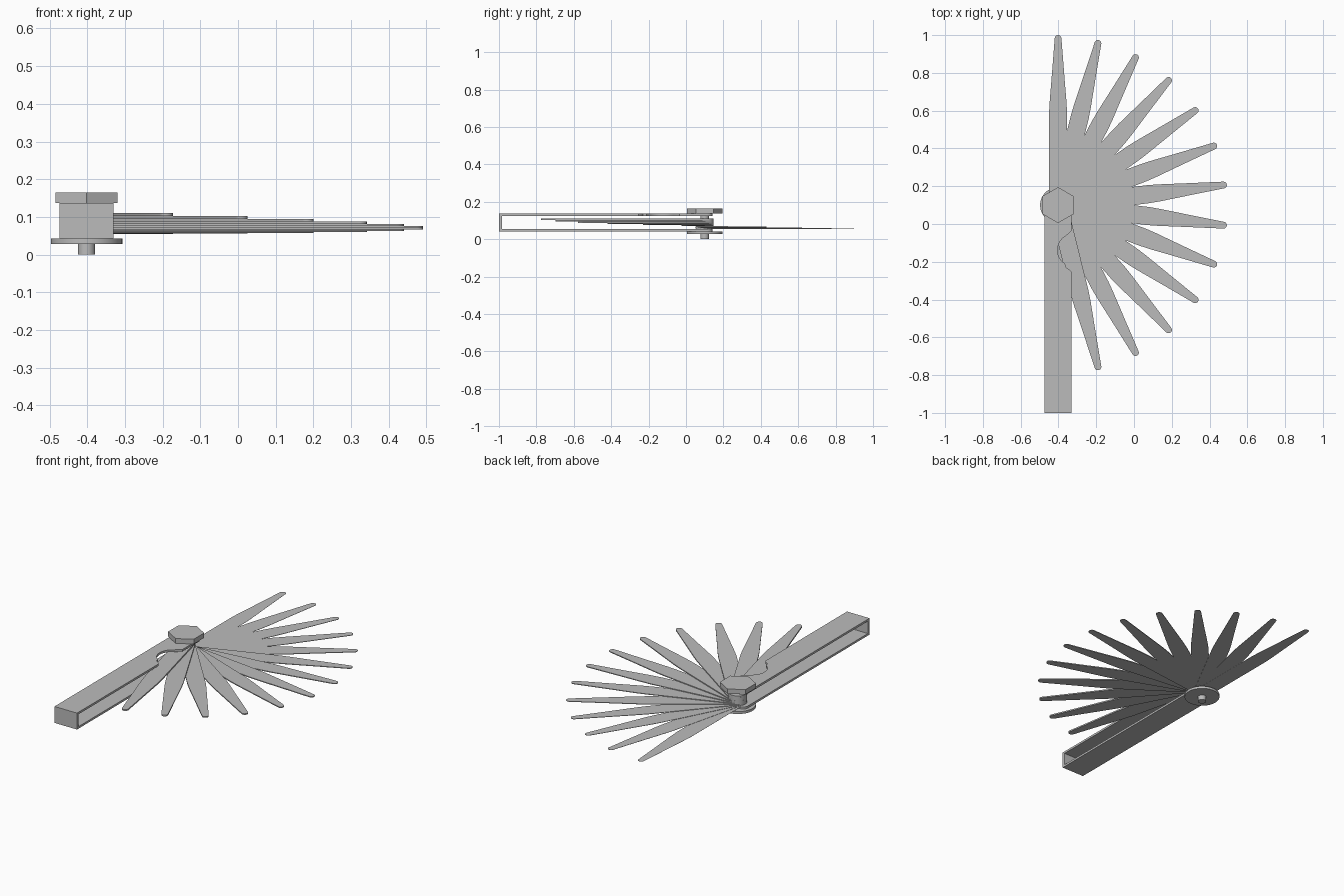
import bpy, bmesh, math
from mathutils import Matrix, Vector

cube = bpy.data.objects.get("Cube")
if cube:
    bpy.data.objects.remove(cube, do_unlink=True)

PX, PY = -0.402, 0.10          # pivot of the fan
BLADES = 13
STEP = math.pi / BLADES

steel = bpy.data.materials.new("grey_steel")
steel.use_nodes = True
GREY = (0.5, 0.5, 0.5, 1.0)
steel.diffuse_color = GREY
steel.node_tree.nodes["Principled BSDF"].inputs["Base Color"].default_value = GREY


def prism(name, outline, z0, z1, turn=0.0, smooth=True):
    """Extrude a flat outline (relative to the pivot) from z0 to z1."""
    bm = bmesh.new()
    base = bm.faces.new([bm.verts.new((x, y, z0)) for x, y in outline])
    top = bmesh.ops.extrude_face_region(bm, geom=[base])["geom"]
    verts = [g for g in top if isinstance(g, bmesh.types.BMVert)]
    bmesh.ops.translate(bm, verts=verts, vec=(0, 0, z1 - z0))
    bmesh.ops.recalc_face_normals(bm, faces=bm.faces)
    place = Matrix.Translation(Vector((PX, PY, 0))) @ Matrix.Rotation(turn, 4, "Z")
    bmesh.ops.transform(bm, matrix=place, verts=bm.verts)
    mesh = bpy.data.meshes.new(name)
    bm.to_mesh(mesh)
    bm.free()
    mesh.materials.append(steel)
    ob = bpy.data.objects.new(name, mesh)
    bpy.context.collection.objects.link(ob)
    if smooth:
        bpy.ops.object.select_all(action="DESELECT")
        ob.select_set(True)
        bpy.context.view_layer.objects.active = ob
        bpy.ops.object.shade_smooth_by_angle(angle=math.radians(35))
    return ob


def arc(cx, cy, r, a0, a1, n):
    return [(cx + r * math.cos(math.radians(a0 + (a1 - a0) * i / n)),
             cy + r * math.sin(math.radians(a0 + (a1 - a0) * i / n)))
            for i in range(n + 1)]


def ring(r, n, start=0):
    return arc(0, 0, r, start, start + 360, n)[:-1]


# Holder: two long plates joined by a folded end, open on both sides
HALF, END, TAIL = 0.072, 0.042, -1.10
LOW, HIGH, WALL = 0.042, 0.137, 0.012
C = 0.03
rounded_end = (arc(HALF - C, END - C, C, 0, 90, 6)
               + arc(-HALF + C, END - C, C, 90, 180, 6))
tail = [(-HALF, TAIL), (HALF, TAIL)]
# thumb notch in the upper plate, with softened lips
notch = ([(HALF, -0.355), (HALF - 0.01, -0.343), (HALF - 0.03, -0.33)]
         + arc(0.082, -0.238, 0.085, 238, 122, 14)
         + [(HALF - 0.015, -0.15), (HALF, -0.135)])
prism("holder_bottom_plate", tail + rounded_end, LOW, LOW + WALL)
prism("holder_top_plate", tail + notch + rounded_end, HIGH - WALL, HIGH)
prism("holder_end_wall", tail + [(HALF, TAIL + 0.015), (-HALF, TAIL + 0.015)],
      LOW + WALL, HIGH - WALL, smooth=False)

# Fanned blades, each a little thicker than the one beneath it
W, TIP = 0.048, 0.018
side = [(W, 0.48), (W - 0.003, 0.54), (0.032, 0.70)]
blade = (arc(0, 0, W, 180, 360, 16) + side
         + arc(0, 0.9 - TIP, TIP, 10, 170, 8)
         + [(-x, y) for x, y in reversed(side)])
z = LOW + WALL - 0.0005
for i in range(BLADES):
    thick = 0.00062 * (i + 1)
    prism(f"blade_{i + 1}", blade, z, z + thick, turn=-i * STEP)
    z += thick

# Pivot hardware
prism("bolt_shaft", ring(0.023, 32), 0.0, HIGH + 0.005)
prism("washer", ring(0.095, 48), 0.028, LOW)
prism("hex_head", ring(0.095, 6, 90), HIGH, 0.165, smooth=False)
